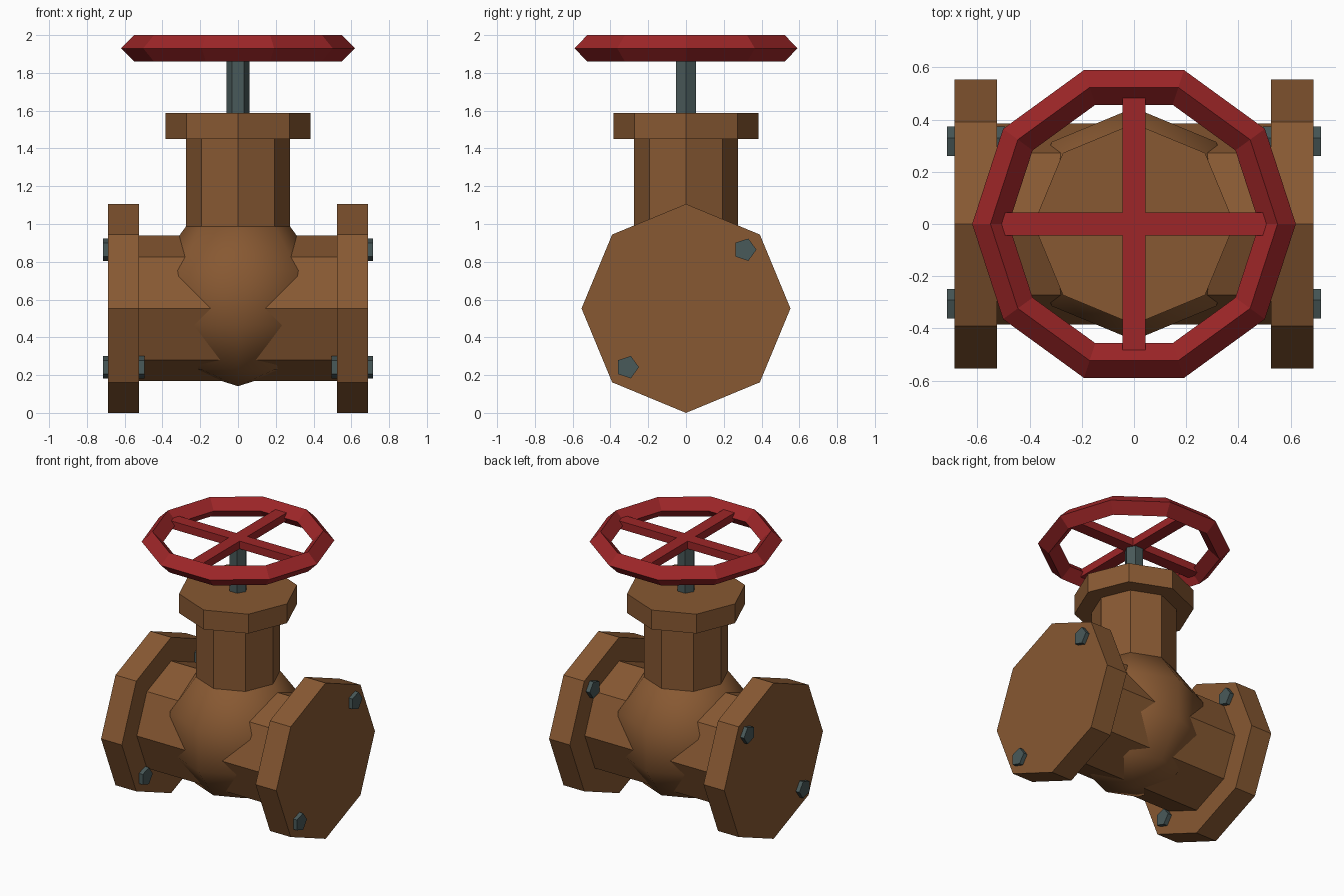
import bpy, bmesh, math
from mathutils import Vector

if "Cube" in bpy.data.objects:
    bpy.data.objects.remove(bpy.data.objects["Cube"])


def mat(name, rgb):
    m = bpy.data.materials.new(name)
    m.diffuse_color = (*rgb, 1)
    m.use_nodes = True
    m.node_tree.nodes["Principled BSDF"].inputs["Base Color"].default_value = m.diffuse_color
    return m


BRONZE = mat("bronze", (0.245, 0.099, 0.032))
STEEL = mat("grey steel", (0.066, 0.1, 0.1))
RED = mat("red paint", (0.34, 0.019, 0.021))
AXIS_Z = 0.553  # height of the pipe centre line


def finish(name, bm, material):
    bmesh.ops.recalc_face_normals(bm, faces=bm.faces)
    me = bpy.data.meshes.new(name)
    bm.to_mesh(me)
    bm.free()
    me.materials.append(material)
    ob = bpy.data.objects.new(name, me)
    bpy.context.collection.objects.link(ob)
    return ob


def prism(name, sides, radius, start, end, axis, centre, material):
    """Regular prism along x or z; the first corner points to +y (x axis) or +x (z axis)."""
    bm = bmesh.new()
    rings = []
    for t in (start, end):
        ring = []
        for i in range(sides):
            a = math.tau * i / sides
            c, s = radius * math.cos(a), radius * math.sin(a)
            p = (t, c, s) if axis == "x" else (c, s, t)
            ring.append(bm.verts.new(Vector(p) + Vector(centre)))
        rings.append(ring)
        bm.faces.new(ring)
    for i in range(sides):
        j = (i + 1) % sides
        bm.faces.new((rings[0][i], rings[0][j], rings[1][j], rings[1][i]))
    return finish(name, bm, material)


def box(name, size, centre, material):
    bm = bmesh.new()
    bmesh.ops.create_cube(bm, size=1)
    bmesh.ops.scale(bm, vec=size, verts=bm.verts)
    bmesh.ops.translate(bm, vec=centre, verts=bm.verts)
    return finish(name, bm, material)


# Rounded valve body
bm = bmesh.new()
bmesh.ops.create_uvsphere(bm, u_segments=8, v_segments=5, radius=0.468)
bmesh.ops.translate(bm, vec=(0, 0, 0.609), verts=bm.verts)
for f in bm.faces:
    f.smooth = True
finish("valve_body", bm, BRONZE)

# Pipe, end flanges and their bolts
prism("pipe", 8, 0.385, -0.6, 0.6, "x", (0, 0, AXIS_Z), BRONZE)
for side, sx in (("left", -1), ("right", 1)):
    prism(side + "_flange", 8, 0.553, sx * 0.525, sx * 0.688, "x", (0, 0, AXIS_Z), BRONZE)
    for pos, k in (("upper", 1), ("lower", -1)):
        prism(f"{side}_{pos}_bolt", 5, 0.062, sx * 0.495, sx * 0.716, "x",
              (0, 0.311 * k, AXIS_Z + 0.311 * k), STEEL)

# Neck, bonnet collar and stem
prism("neck", 8, 0.275, 0.9, 1.46, "z", (0, 0, 0), BRONZE)
prism("bonnet_collar", 8, 0.385, 1.45, 1.587, "z", (0, 0, 0), BRONZE)
prism("stem", 6, 0.062, 1.5, 1.93, "z", (0, 0, 0), STEEL)

# Handwheel rim: ten-sided ring with a diamond section
bm = bmesh.new()
N = 10
rim = [[bm.verts.new((r * math.cos(math.tau * i / N), r * math.sin(math.tau * i / N), z))
        for r, z in ((0.62, 1.93), (0.55, 2.0), (0.48, 1.93), (0.55, 1.86))]
       for i in range(N)]
for i in range(N):
    a, b = rim[i], rim[(i + 1) % N]
    for k in range(4):
        m = (k + 1) % 4
        bm.faces.new((a[k], b[k], b[m], a[m]))
finish("handwheel_rim", bm, RED)

# Handwheel spokes
box("spoke_across", (1.08, 0.088, 0.055), (0, 0, 1.93), RED)
box("spoke_along", (0.088, 1.04, 0.055), (0, 0, 1.93), RED)
